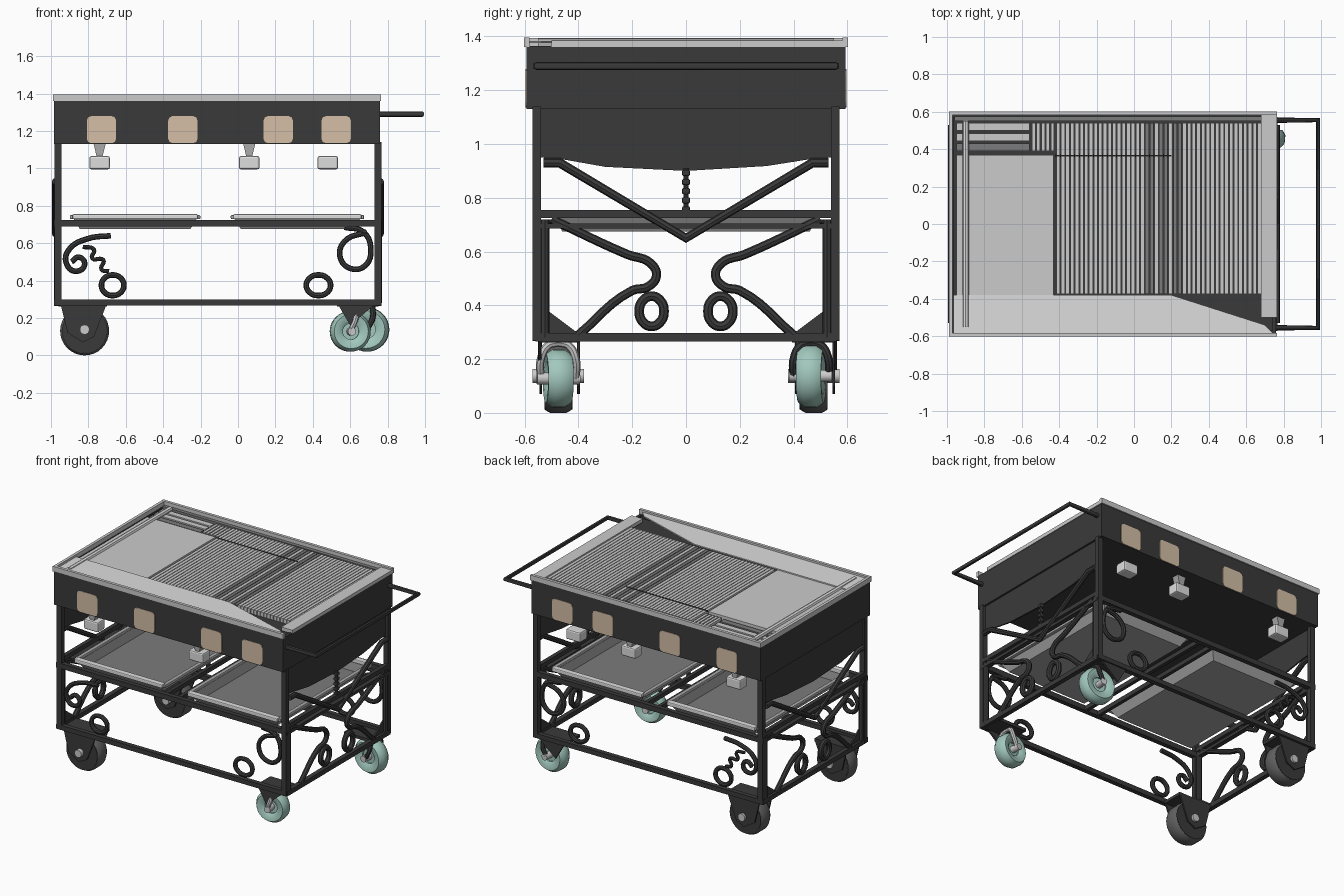
import bpy, bmesh, math
from math import sin, cos, pi
from mathutils import Matrix, Vector

cube = bpy.data.objects.get("Cube")
if cube:
    bpy.data.objects.remove(cube, do_unlink=True)


def material(name, r, g, b):
    m = bpy.data.materials.new(name)
    m.use_nodes = True
    m.diffuse_color = (r, g, b, 1)
    node = next(n for n in m.node_tree.nodes if n.type == 'BSDF_PRINCIPLED')
    node.inputs["Base Color"].default_value = (r, g, b, 1)
    return m


IRON = material("charcoal iron", .042, .042, .042)
STEEL = material("light steel", .6, .6, .6)
BRIGHT = material("bright steel", .73, .73, .73)
PALE = material("dull tray metal", .4, .4, .4)
GREY = material("worn grey", .2, .2, .2)
RUBBER = material("dark rubber", .12, .12, .12)
TEAL = material("teal rubber", .36, .58, .51)
TAN = material("tan label", .66, .52, .38)


def finish(name, bm, mats, smooth=False):
    bmesh.ops.recalc_face_normals(bm, faces=bm.faces)
    mesh = bpy.data.meshes.new(name)
    bm.to_mesh(mesh)
    bm.free()
    for m in mats:
        mesh.materials.append(m)
    ob = bpy.data.objects.new(name, mesh)
    bpy.context.collection.objects.link(ob)
    if smooth:
        smooth_shade(ob)
    return ob


def smooth_shade(ob):
    bpy.ops.object.select_all(action='DESELECT')
    ob.select_set(True)
    bpy.context.view_layer.objects.active = ob
    bpy.ops.object.shade_smooth_by_angle(angle=math.radians(40))


def add_box(bm, x0, x1, y0, y1, z0, z1, index=0):
    mat = Matrix.Translation(((x0 + x1) / 2, (y0 + y1) / 2, (z0 + z1) / 2))
    mat = mat @ Matrix.Diagonal((x1 - x0, y1 - y0, z1 - z0, 1))
    verts = bmesh.ops.create_cube(bm, size=1, matrix=mat)["verts"]
    for f in {f for v in verts for f in v.link_faces}:
        f.material_index = index


def box(name, mat, *size, bevel=0):
    bm = bmesh.new()
    add_box(bm, *size)
    ob = finish(name, bm, [mat])
    if bevel:
        mod = ob.modifiers.new("bevel", 'BEVEL')
        mod.width, mod.segments = bevel, 2
    return ob


def plate(name, mat, pts, thick):
    """Flat polygon pushed out along a thickness vector."""
    bm = bmesh.new()
    face = bm.faces.new([bm.verts.new(p) for p in pts])
    new = bmesh.ops.extrude_face_region(bm, geom=[face])["geom"]
    bmesh.ops.translate(bm, vec=thick, verts=[v for v in new if isinstance(v, bmesh.types.BMVert)])
    return finish(name, bm, [mat])


def tube(name, pts, r, mat=IRON, curved=False, closed=False):
    cu = bpy.data.curves.new(name, 'CURVE')
    cu.dimensions = '3D'
    cu.bevel_depth, cu.bevel_resolution, cu.use_fill_caps = r, 2, True
    cu.resolution_u = 6
    sp = cu.splines.new('BEZIER' if curved else 'POLY')
    points = sp.bezier_points if curved else sp.points
    points.add(len(pts) - 1)
    for p, co in zip(points, pts):
        if curved:
            p.co = co
            p.handle_left_type = p.handle_right_type = 'AUTO'
        else:
            p.co = (*co, 1)
    sp.use_cyclic_u = closed
    cu.materials.append(mat)
    ob = bpy.data.objects.new(name, cu)
    bpy.context.collection.objects.link(ob)
    bpy.ops.object.select_all(action='DESELECT')
    ob.select_set(True)
    bpy.context.view_layer.objects.active = ob
    bpy.ops.object.convert(target='MESH')
    smooth_shade(bpy.context.object)


def lathe(name, mat, profile, loc, yaw=0):
    """Closed (radius, width) profile spun round the y axis."""
    bm = bmesh.new()
    vs = [bm.verts.new((r, y, 0)) for r, y in profile]
    edges = [bm.edges.new((vs[i - 1], vs[i])) for i in range(len(vs))]
    bmesh.ops.spin(bm, geom=vs + edges, axis=(0, 1, 0), cent=(0, 0, 0), angle=2 * pi, steps=32)
    bmesh.ops.remove_doubles(bm, verts=bm.verts, dist=.0005)
    bm.transform(Matrix.Translation(loc) @ Matrix.Rotation(yaw, 4, 'Z'))
    return finish(name, bm, [mat], True)


# Fire box: walls, floor and deck
X0, X1 = -.985, .76
bm = bmesh.new()
for s in (-1, 1):
    add_box(bm, X0, X1, min(s * .57, s * .594), max(s * .57, s * .594), 1.13, 1.365)
add_box(bm, X0, X0 + .02, -.57, .57, 1.13, 1.365)
add_box(bm, X1 - .02, X1, -.57, .57, 1.13, 1.365)
add_box(bm, X0 + .02, X1 - .02, -.57, .57, 1.13, 1.15)
finish("fire_box", bm, [IRON])
box("fire_box_deck", IRON, X0 + .02, X1 - .02, -.57, .57, 1.31, 1.345)

# Light rim round the top
bm = bmesh.new()
for s in (-1, 1):
    y = s * .592
    add_box(bm, X0 - .005, X1 + .005, y - .01, y + .01, 1.36, 1.396)
add_box(bm, X0 - .005, X0 + .015, -.582, .582, 1.36, 1.395)
add_box(bm, X1 - .08, X1 + .005, -.5, .582, 1.36, 1.385)
finish("top_rim", bm, [STEEL])

# Griddle, front ledge and side tube
box("griddle_plate", STEEL, -.95, -.43, -.38, .37, 1.345, 1.375)
plate("front_ledge", BRIGHT, [(-.965, -.582, 1.375), (.74, -.582, 1.375), (.7, -.54, 1.375),
                              (.2, -.38, 1.375), (-.965, -.38, 1.375)], (0, 0, .008))
tube("griddle_side_tube", [(-.9, -.55, 1.375), (-.9, .55, 1.375)], .018, BRIGHT)

# Grate bars, darker in the scorched band
bm = bmesh.new()
for i in range(44):
    x = -.415 + i * .025
    add_box(bm, x, x + .02, -.375, .54, 1.345, 1.375, 1 if .04 < x < .27 and i % 3 else 0)
for i in range(5):
    x = -.545 + i * .025
    add_box(bm, x, x + .018, .39, .54, 1.345, 1.37)
finish("grate_bars", bm, [STEEL, GREY])
tube("grate_cross_rod", [(-.42, .365, 1.373), (.2, .365, 1.373)], .006)
for i in range(3):
    box("rear_slat", STEEL if i else GREY, -.95, -.56, .39 + i * .055, .43 + i * .055, 1.345, 1.365)
box("rear_ledge", GREY, -.96, .68, .55, .575, 1.345, 1.375)

# Labels and burner valves, front and back
for s in (-1, 1):
    for x in (-.73, -.295, .215, .525):
        corners = [(x + sx * .056 + .022 * cos(a), s * .593, 1.207 + sz * .05 + .022 * sin(a))
                   for sx, sz, start in ((1, 1, 0), (-1, 1, 1), (-1, -1, 2), (1, -1, 3))
                   for a in [(start + k / 2) * pi / 2 for k in range(3)]]
        plate("label", TAN, corners, (0, s * .004, 0))
    for x in ((-.74, .06) if s < 0 else (-.74, .06, .48)):
        y = s * .505
        box("valve_body", BRIGHT, x - .055, x + .055, y - .04, y + .04, .995, 1.065, bevel=.01)
        if x < .4:
            plate("valve_neck", PALE, [(x - .015, y - .025, 1.06), (x + .015, y - .025, 1.06),
                                       (x + .033, y - .025, 1.135), (x - .033, y - .025, 1.135)], (0, .05, 0))

# Push handle
tube("push_handle", [(.75, -.555, 1.29), (.985, -.555, 1.29), (.985, .555, 1.29), (.75, .555, 1.29)], .015)

# Frame posts and long rails
for s in (-1, 1):
    y = s * .555
    for x in (X0 + .022, X1 - .012):
        box("post", IRON, x - .018, x + .018, y - .016, y + .016, .27, 1.14)
    box("lower_rail", IRON, X0, X1, y - .016, y + .016, .268, .3)
    box("shelf_rail", IRON, X0, X1, y - .016, y + .016, .69, .725)

# Both frame ends: skirt, rails, V brace and scrolls
for x in (X0 + .018, X1 - .008):
    out = .01 if x > 0 else -.01
    plate("end_skirt", IRON, [(x - .005, y, z) for y, z in
                              ((-.555, 1.14), (-.545, .95), (-.47, .945), (-.3, .915), (0, .9),
                               (.3, .918), (.47, .945), (.545, .95), (.555, 1.14))], (-out, 0, 0))
    box("end_lower_rail", IRON, x - .016, x + .016, -.56, .56, .265, .297)
    box("end_shelf_rail", IRON, x - .016, x + .016, -.56, .56, .685, .705)
    box("end_shelf_lip", IRON, x - .014, x + .014, -.55, .55, .725, .755)
    tube("v_brace", [(x + out, -.53, .93), (x + out, -.47, .93), (x + out, 0, .65),
                     (x + out, .47, .93), (x + out, .53, .93)], .018)
    for s in (-1, 1):
        tube("inner_post", [(x, s * .525, .28), (x, s * .525, .72)], .017)
        tube("end_scroll", [(x, s * a, z) for a, z in
                            ((.5, .72), (.22, .59), (.13, .555), (.11, .51), (.14, .47),
                             (.2, .455), (.4, .29))], .017, curved=True)
        tube("end_ring", [(x, s * .128 + .046 * cos(t * pi / 4), .378 + .056 * sin(t * pi / 4))
                          for t in range(8)], .018, curved=True, closed=True)
        if s > 0 or x < 0:
            plate("corner_gusset", IRON, [(x, s * .56, .28), (x, s * .38, .28), (x, s * .54, .4),
                                          (x, s * .56, .4)], (-out, 0, 0))

# Hanging chain under the handle end
tube("chain", [(X1 - .01, 0, .74), (X1 - .01, 0, .91)], .01)
for i in range(5):
    box("chain_link", IRON, X1 - .025, X1 + .005, -.015, .015, .745 + i * .034, .768 + i * .034, bevel=.006)


def ring(name, x, z, rx, rz, y):
    tube(name, [(x + rx * cos(t * pi / 4), y, z + rz * sin(t * pi / 4)) for t in range(8)],
         .015, curved=True, closed=True)


# Side scrollwork
for y in (-.55, .55):
    ring("side_ring_right", .43, .375, .065, .055, y)
    ring("side_ring_left", -.67, .375, .06, .055, y)
    curl = [(-.68, .64), (-.8, .625), (-.9, .57), (-.92, .5), (-.87, .45), (-.82, .485), (-.85, .525), (-.89, .5)]
    loop = [(.57, .685), (.67, .66), (.71, .57), (.68, .48), (.6, .465), (.545, .53), (.57, .61), (.69, .66)]
    for name, pts in (("side_curl", curl), ("side_loop", loop)):
        tube(name, [(x, y, z) for x, z in pts], .015, curved=True)
tube("side_squiggle", [(x, .55, z) for x, z in ((-.83, .58), (-.77, .565), (-.78, .52), (-.72, .51),
                                                (-.73, .46), (-.69, .45))], .011, curved=True)

# Shelf trays with tapered sides and a light lip
for x0, x1 in ((-.885, -.215), (-.025, .66)):
    bm = bmesh.new()
    top = [bm.verts.new(p) for p in ((x0, -.5, .74), (x1, -.5, .74), (x1, .5, .74), (x0, .5, .74))]
    low = [bm.verts.new((v.co.x + (.04 if v.co.x == top[0].co.x else -.04), v.co.y * .92, .675)) for v in top]
    bm.faces.new(low)
    for i in range(4):
        bm.faces.new((top[i - 1], top[i], low[i], low[i - 1]))
    tray = finish("tray", bm, [PALE, GREY])
    mod = tray.modifiers.new("wall", 'SOLIDIFY')
    mod.thickness, mod.material_offset = .008, 1
    for s in (-1, 1):
        box("tray_lip", BRIGHT, x0, x1, s * .5 - .02, s * .5 + .02, .728, .755, bevel=.006)
    for x in (x0, x1):
        box("tray_side_lip", PALE, x - .014, x + .014, -.5, .5, .728, .75, bevel=.006)
for x in (-.17, -.07):
    box("shelf_cross_bar", IRON, x - .012, x + .012, -.55, .55, .69, .72)

# Fixed dark wheels in tapered fork plates
for s in (-1, 1):
    y = s * .475
    lathe("fixed_wheel", RUBBER, [(0, -.035), (.09, -.035), (.12, -.05), (.131, -.03),
                                  (.131, .03), (.12, .05), (.09, .035), (0, .035)], (-.82, y, .131))
    lathe("fixed_wheel_disc", IRON, [(0, -.052), (.118, -.052), (.118, .052), (0, .052)], (-.82, y, .131))
    for side in (-.07, .07):
        plate("fixed_fork", IRON, [(-.95, y + side, .28), (-.7, y + side, .28), (-.77, y + side, .1),
                                   (-.83, y + side, .07), (-.91, y + side, .12)], (0, .01, 0))
    box("fixed_mount", IRON, -.96, -.7, y - .07, y + .08, .262, .282)
    lathe("fixed_axle", STEEL, [(0, -.095), (.026, -.095), (.026, .095), (0, .095)], (-.82, y, .138))

# Swivel teal wheels
for x, y, r, yaw, fork in ((.6, -.475, .108, .12, STEEL), (.69, .465, .118, -.1, IRON)):
    z = r + .02
    lathe("swivel_tyre", TEAL, [(r * a, w) for a, w in ((.4, -.03), (.6, -.045), (.85, -.047), (1, -.022),
                                                        (1, .022), (.85, .047), (.6, .045), (.4, .03))],
          (x, y, z), yaw)
    lathe("swivel_disc", TEAL, [(0, -.02), (r * .45, -.02), (r * .45, .02), (0, .02)], (x, y, z), yaw)
    lathe("swivel_axle", STEEL, [(0, -.08), (.022, -.08), (.022, .08), (0, .08)], (x, y, z), yaw)
    for side in (-.065, .065):
        tube("swivel_fork", [(x, y + side, z), (x + .03, y + side, .2), (x + .03, y + side * .6, .25),
                             (x + .03, y, .262)], .015, fork, curved=True)
    s = 1 if y > 0 else -1
    plate("swivel_gusset", IRON, [(.53, s * .55, .28), (.74, s * .55, .28), (.6, s * .55, .16)], (0, .012, 0))
    box("swivel_mount", IRON, .53, .75, y - .07, y + .07, .262, .282)
